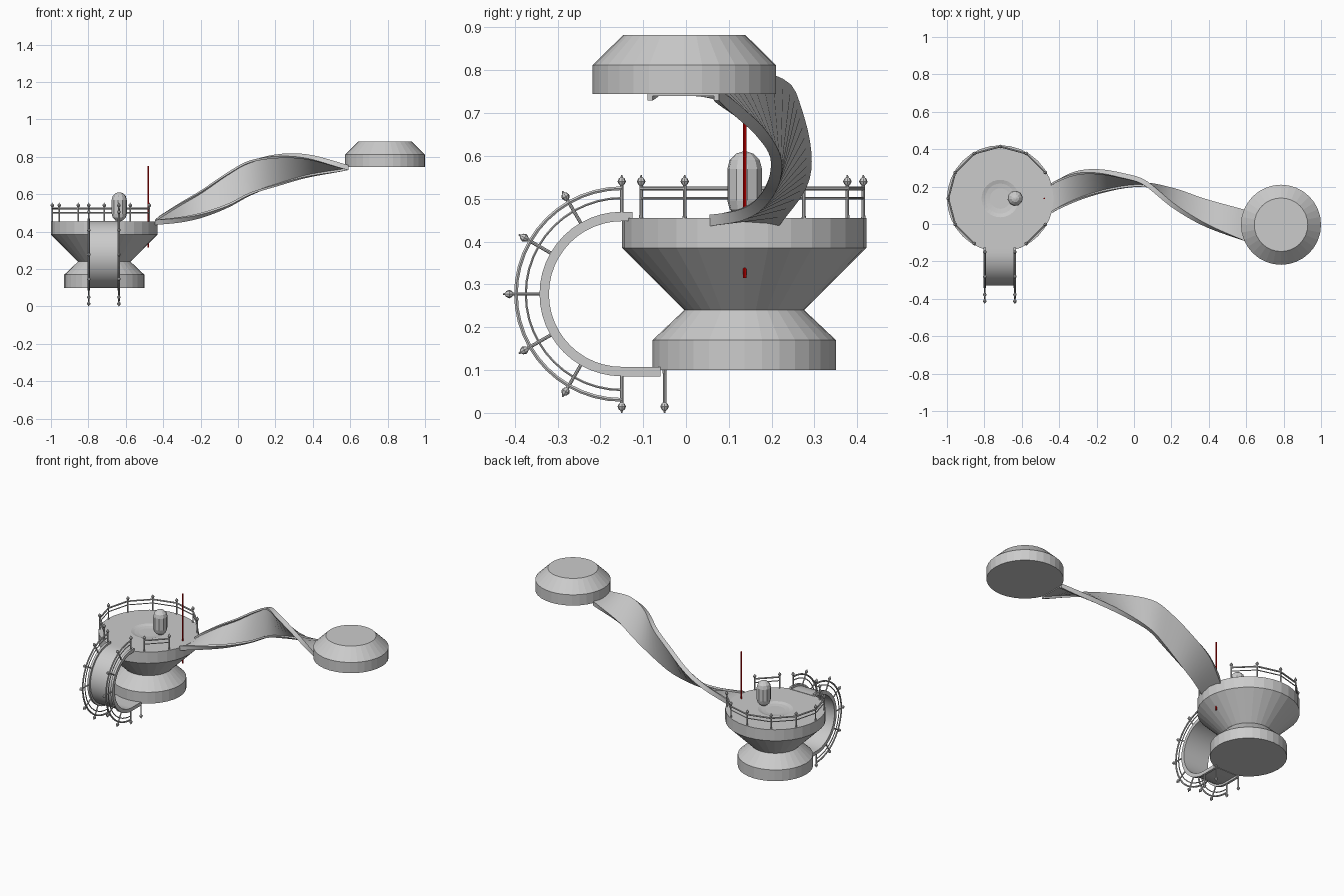
import bpy, bmesh, math
from mathutils import Vector as V

if "Cube" in bpy.data.objects:
    bpy.data.objects.remove(bpy.data.objects["Cube"])

def material(name, rgb):
    m = bpy.data.materials.new(name)
    m.diffuse_color = (*rgb, 1)
    m.use_nodes = True
    m.node_tree.nodes["Principled BSDF"].inputs["Base Color"].default_value = m.diffuse_color
    return m

GREY = material("stone grey", (0.6, 0.6, 0.6))
RED = material("signal red", (0.8, 0.0, 0.0))

def finish(name, bm, mat=GREY, smooth=None):
    bmesh.ops.recalc_face_normals(bm, faces=bm.faces)
    me = bpy.data.meshes.new(name)
    bm.to_mesh(me)
    bm.free()
    ob = bpy.data.objects.new(name, me)
    bpy.context.collection.objects.link(ob)
    me.materials.append(mat)
    if smooth:
        bpy.ops.object.select_all(action='DESELECT')
        ob.select_set(True)
        bpy.context.view_layer.objects.active = ob
        bpy.ops.object.shade_smooth_by_angle(angle=math.radians(smooth))
    return ob

def skin(bm, rings):
    """Join successive closed rings of points and cap both ends."""
    vs = [[bm.verts.new(p) for p in r] for r in rings]
    n = len(vs[0])
    for a, b in zip(vs, vs[1:]):
        for i in range(n):
            bm.faces.new((a[i], a[(i + 1) % n], b[(i + 1) % n], b[i]))
    bm.faces.new(vs[0][::-1])
    bm.faces.new(vs[-1])

def lathe(bm, centre, profile, n, axis=V((0, 0, 1))):
    """Revolve (radius, height) points about an axis through centre."""
    u = axis.orthogonal().normalized()
    w = axis.cross(u)
    skin(bm, [[centre + axis * h + (u * math.cos(a) + w * math.sin(a)) * r
               for a in (2 * math.pi * i / n for i in range(n))]
              for r, h in profile])

def rod(bm, a, b, r, n=6):
    d = b - a
    lathe(bm, a, [(r, 0), (r, d.length)], n, d.normalized())

def post(bm, foot, up):
    """Railing post with a ball finial and a small tip."""
    lathe(bm, foot, [(.005, 0), (.004, .012), (.004, .076), (.007, .079), (.010, .085),
                     (.007, .092), (.003, .095), (.0015, .1)], 8, up)

# main platform: hourglass with a shallow hollow in the top
HUB = V((-.715, .136, 0))
bm = bmesh.new()
lathe(bm, HUB, [(.214, .1), (.214, .17), (.14, .24), (.285, .385), (.285, .455),
                (.10, .455), (.08, .449), (.055, .446)], 32)
finish("main_platform", bm)

# far pod
bm = bmesh.new()
lathe(bm, V((.786, -.004, 0)), [(.214, .745), (.214, .812), (.143, .882)], 32)
finish("far_pod", bm)

# capsule standing on the platform
bm = bmesh.new()
R = .041
ends = [(R * math.sin(math.radians(t)), R * math.cos(math.radians(t))) for t in (8, 30, 60, 90)]
lathe(bm, V((-.635, .137, .5325)),
      [(r, -.037 - h) for r, h in ends] + [(r, .037 + h) for r, h in ends[::-1]], 10)
finish("capsule", bm)

# red marker rod
bm = bmesh.new()
rod(bm, V((-.48, .137, .315)), V((-.48, .137, .75)), .004, 8)
finish("marker_rod", bm, RED)

def channel(width, plate, lip, edge):
    """Cross-section of a walkway with raised side lips."""
    return [(0, 0), (width, 0), (width, lip), (width - edge, lip), (width - edge, plate),
            (edge, plate), (edge, lip), (0, lip)]

# twisting bridge: two edge paths, x then (y, z) of each edge
KEYS = [(-.445, .055, .436, .217, .436), (-.315, .128, .448, .281, .525),
        (-.19, .178, .475, .293, .605), (-.05, .216, .53, .270, .71),
        (.06, .223, .59, .235, .775), (.22, .19, .655, .105, .815),
        (.38, .135, .71, .005, .812), (.59, .077, .756, -.09, .756)]

def spline(x):
    """Smooth cubic interpolation of the edge points along x."""
    def slope(i):
        a, b = KEYS[max(i - 1, 0)], KEYS[min(i + 1, len(KEYS) - 1)]
        return [(q - p) / (b[0] - a[0]) for p, q in zip(a, b)]
    i = max(k for k in range(len(KEYS) - 1) if KEYS[k][0] <= x + 1e-9)
    a, b = KEYS[i], KEYS[i + 1]
    h = b[0] - a[0]
    t = (x - a[0]) / h
    m, n = slope(i), slope(i + 1)
    c = [(2*t**3 - 3*t*t + 1) * a[k] + (t**3 - 2*t*t + t) * h * m[k]
         + (3*t*t - 2*t**3) * b[k] + (t**3 - t*t) * h * n[k] for k in range(1, 5)]
    return V((x, c[0], c[1])), V((x, c[2], c[3]))

N = 32
xs = [KEYS[0][0] + (KEYS[-1][0] - KEYS[0][0]) * i / N for i in range(N + 1)]
pairs = [spline(x) for x in xs]
rings = []
for i, (a, b) in enumerate(pairs):
    p, q = pairs[max(i - 1, 0)], pairs[min(i + 1, N)]
    along = (q[0] + q[1]) - (p[0] + p[1])
    if i in (0, N):
        along = V((1, 0, 0))
    across = b - a
    up = along.cross(across).normalized()
    w = across.length
    side = across.normalized()
    rings.append([a + side * u + up * h for u, h in channel(w, .016, .027, .012)])
bm = bmesh.new()
skin(bm, rings)
finish("twisted_bridge", bm, GREY, 30)

# curved front ramp: half loop from the top edge down to the base
CY, CZ, X0, X1 = -.15, .2775, -.805, -.63

def loop(angle, r, x):
    return V((x, CY - r * math.sin(angle), CZ + r * math.cos(angle)))

section = channel(X1 - X0, .010, .022, .014)
rings = [[V((X0 + u, -.125, CZ + .17 + h)) for u, h in section]]
rings += [[loop(math.pi * i / 24, .17 + h, X0 + u) for u, h in section] for i in range(25)]
rings += [[V((X0 + u, -.06, CZ - .17 - h)) for u, h in section]]
bm = bmesh.new()
skin(bm, rings)
finish("curved_ramp", bm, GREY, 30)

# ramp railings on both sides
bm = bmesh.new()
for x in (X0 + .007, X1 - .007):
    for i in range(7):
        t = math.pi * i / 6
        post(bm, loop(t, .1775, x), V((0, -math.sin(t), math.cos(t))))
    post(bm, V((x, -.05, .1)), V((0, 0, -1)))
    for r, thick in ((.247, .005), (.224, .003)):
        skin(bm, [[loop(math.pi * i / 24, r + thick * math.sin(k * math.pi / 3),
                        x + thick * math.cos(k * math.pi / 3)) for k in range(6)]
                  for i in range(25)])
finish("ramp_railing", bm)

# platform railing, open at the ramp and at the bridge
bm = bmesh.new()

def rim(deg, z):
    a = math.radians(deg)
    return HUB + V((.278 * math.cos(a), .278 * math.sin(a), z))

for run in (range(30, 241, 30), range(300, 331, 30)):
    for deg in run:
        post(bm, rim(deg, .455), V((0, 0, 1)))
    for a, b in zip(run, run[1:]):
        rod(bm, rim(a, .524), rim(b, .524), .005)
        rod(bm, rim(a, .501), rim(b, .501), .003)
finish("platform_railing", bm)
